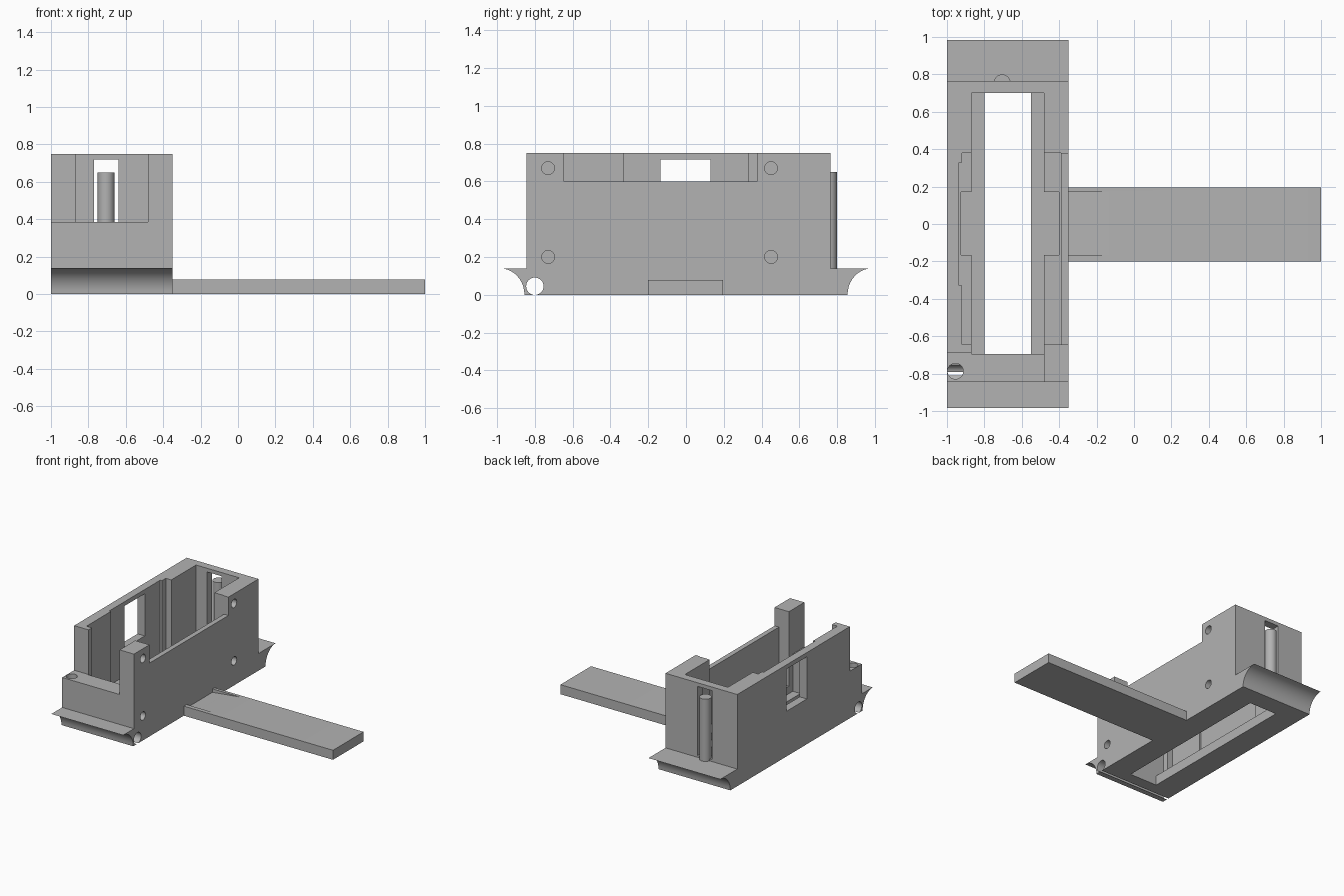
import bpy, bmesh, math
from mathutils import Matrix

if "Cube" in bpy.data.objects:
    bpy.data.objects.remove(bpy.data.objects["Cube"], do_unlink=True)

grey = bpy.data.materials.new("plain grey")
grey.use_nodes = True
grey.diffuse_color = (0.45, 0.45, 0.45, 1)
for node in grey.node_tree.nodes:
    if node.type == 'BSDF_PRINCIPLED':
        node.inputs["Base Color"].default_value = (0.45, 0.45, 0.45, 1)


def finish(name, bm):
    bmesh.ops.recalc_face_normals(bm, faces=bm.faces[:])
    mesh = bpy.data.meshes.new(name)
    bm.to_mesh(mesh)
    bm.free()
    mesh.materials.append(grey)
    obj = bpy.data.objects.new(name, mesh)
    bpy.context.collection.objects.link(obj)
    return obj


def prism(name, profile, axis, lo, hi):
    """Extrude a 2D profile: (y, z) along x, or (x, z) along y."""
    bm = bmesh.new()
    place = (lambda p: (lo, *p)) if axis == 'x' else (lambda p: (p[0], lo, p[1]))
    face = bm.faces.new([bm.verts.new(place(p)) for p in profile])
    ext = bmesh.ops.extrude_face_region(bm, geom=[face])
    moved = [v for v in ext["geom"] if isinstance(v, bmesh.types.BMVert)]
    vec = (hi - lo, 0, 0) if axis == 'x' else (0, hi - lo, 0)
    bmesh.ops.translate(bm, verts=moved, vec=vec)
    return finish(name, bm)


def box(name, x, y, z):
    return prism(name, [(y[0], z[0]), (y[1], z[0]), (y[1], z[1]), (y[0], z[1])], 'x', *x)


def cylinder(name, centre, radius, length, axis='x'):
    bm = bmesh.new()
    bmesh.ops.create_cone(bm, cap_ends=True, segments=32, radius1=radius,
                          radius2=radius, depth=length)
    rot = Matrix.Rotation(math.pi / 2, 4, 'Y') if axis == 'x' else Matrix()
    bm.transform(Matrix.Translation(centre) @ rot)
    return finish(name, bm)


def cut(target, cutter):
    cutter.hide_render = True
    mod = target.modifiers.new("cut", 'BOOLEAN')
    mod.operation, mod.solver, mod.object = 'DIFFERENCE', 'EXACT', cutter
    bpy.context.view_layer.objects.active = target
    bpy.ops.object.modifier_apply(modifier=mod.name)
    bpy.data.objects.remove(cutter, do_unlink=True)


# Housing with a concave flared foot at each end
arc = [(0.985 - 0.13 * math.cos(a), 0.14 * math.sin(a))
       for a in [i * math.pi / 20 for i in range(11)]]
profile = arc + [(0.765, 0.14), (0.765, 0.75), (-0.845, 0.75), (-0.845, 0.14)]
profile += [(-y, z) for y, z in reversed(arc)]
housing = prism("housing", profile, 'x', -1, -0.35)

TOP = 0.9
cutters = [
    ((-0.87, -0.48), (-0.695, 0.70), (0.08, TOP)),    # main cavity
    ((-0.92, -0.39), (-0.645, 0.38), (0.14, TOP)),    # wider upper pocket
    ((-0.935, -0.8), (-0.33, 0.33), (0.14, TOP)),     # recess behind window
    ((-0.925, -0.40), (-0.165, 0.17), (0.08, TOP)),   # lower side notches
    ((-0.80, -0.55), (-0.695, 0.70), (-0.1, 0.3)),    # floor opening
    ((-1.1, -0.48), (-1.1, -0.69), (0.385, TOP)),     # lowered front wall
    ((-0.45, -0.2), (-0.645, 0.375), (0.60, TOP)),    # lowered arm-side wall
    ((-1.1, -0.85), (-0.135, 0.13), (0.37, 0.715)),   # side window
    ((-0.77, -0.64), (0.65, 0.85), (0.155, 0.72)),    # back slot
]
for x, y, z in cutters:
    cut(housing, box("cutter", x, y, z))

# Small holes beside the window and blind bolt holes on the arm side
for z in (0.435, 0.665):
    for y in (-0.22, 0.21):
        cut(housing, cylinder("cutter", (-0.97, y, z), 0.026, 0.2))
for z in (0.2, 0.67):
    for y in (-0.73, 0.45):
        cut(housing, cylinder("cutter", (-0.34, y, z), 0.034, 0.16))

# Cross hole through the front foot and the vertical hole meeting it
cut(housing, cylinder("cutter", (-0.67, -0.8, 0.045), 0.046, 1))
cut(housing, cylinder("cutter", (-0.955, -0.787, 0.33), 0.042, 0.58, 'z'))

# Pin standing in the back slot
pin = cylinder("back_pin", (-0.705, 0.755, 0.395), 0.045, 0.51, 'z')

# Flat arm with a shallow ramp sunk into its root
arm = box("arm", (-0.35, 1), (-0.2, 0.195), (0, 0.078))
ramp = [(-0.4, 0.045), (-0.35, 0.05), (-0.1, 0.078), (-0.1, 0.12), (-0.4, 0.12)]
cut(arm, prism("cutter", ramp, 'y', -0.165, 0.17))

# Smooth curved faces, keep edges sharp
bpy.ops.object.select_all(action='DESELECT')
for obj in (housing, pin, arm):
    obj.select_set(True)
bpy.context.view_layer.objects.active = housing
bpy.ops.object.shade_smooth_by_angle(angle=math.radians(30))
